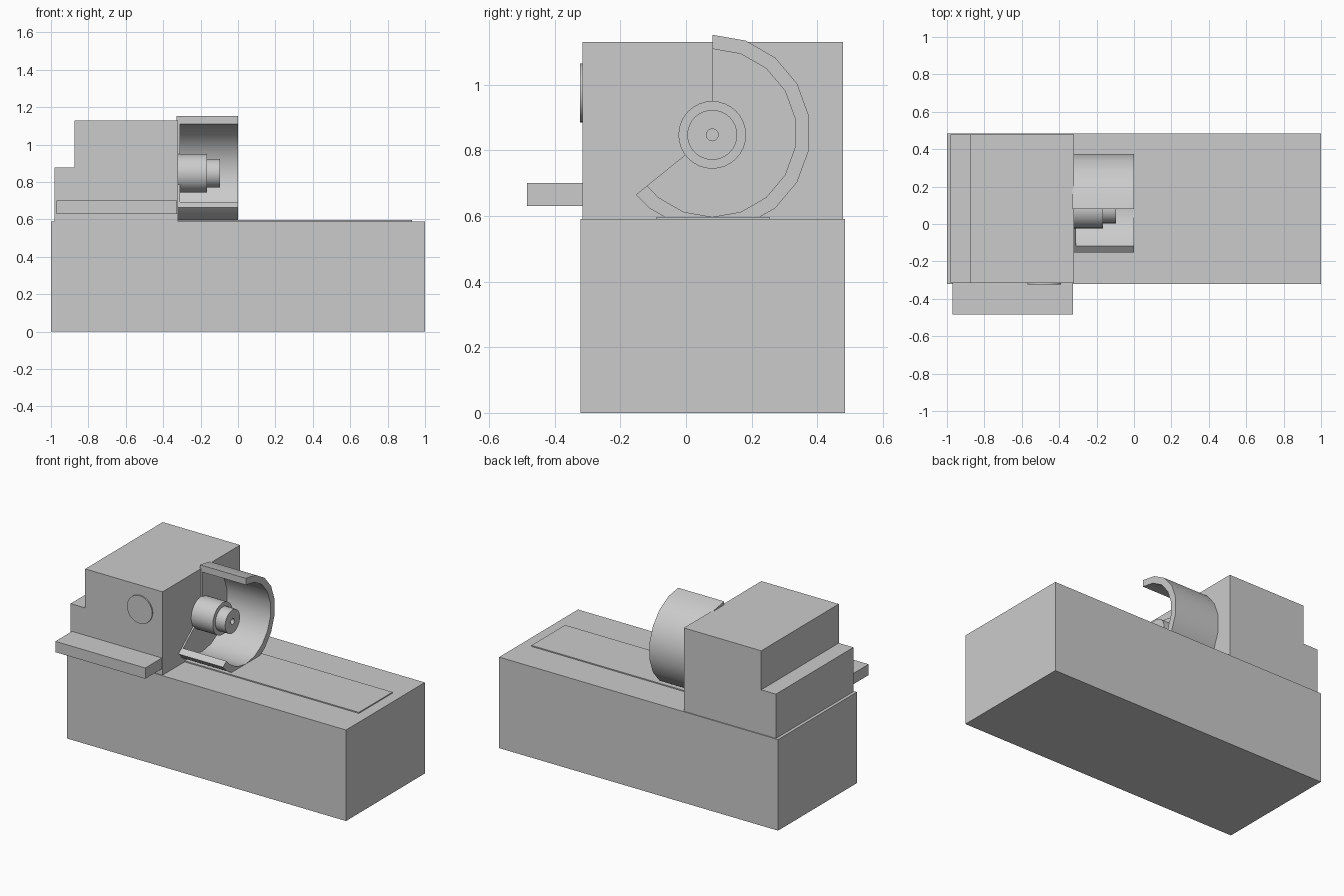
import bpy, bmesh, math
from mathutils import Vector

if "Cube" in bpy.data.objects:
    bpy.data.objects.remove(bpy.data.objects["Cube"])

grey = bpy.data.materials.new("machine grey")
grey.diffuse_color = (0.6, 0.6, 0.6, 1)
grey.use_nodes = True
grey.node_tree.nodes["Principled BSDF"].inputs["Base Color"].default_value = grey.diffuse_color


def finish(name, bm, smooth=False):
    bmesh.ops.recalc_face_normals(bm, faces=bm.faces[:])
    me = bpy.data.meshes.new(name)
    bm.to_mesh(me)
    bm.free()
    me.materials.append(grey)
    ob = bpy.data.objects.new(name, me)
    bpy.context.collection.objects.link(ob)
    if smooth:
        bpy.ops.object.select_all(action='DESELECT')
        ob.select_set(True)
        bpy.context.view_layer.objects.active = ob
        bpy.ops.object.shade_smooth_by_angle(angle=math.radians(30))
    return ob


def prism(name, pts, lo, hi, axis, smooth=False):
    """Extrude a flat profile along x (pts are y,z) or y (pts are x,z)."""
    bm = bmesh.new()
    place = (lambda a, b: (lo, a, b)) if axis == 'x' else (lambda a, b: (a, lo, b))
    step = Vector((hi - lo, 0, 0) if axis == 'x' else (0, hi - lo, 0))
    face = bm.faces.new([bm.verts.new(place(a, b)) for a, b in pts])
    ext = bmesh.ops.extrude_face_region(bm, geom=[face], use_keep_orig=True)
    bmesh.ops.translate(bm, vec=step, verts=[g for g in ext['geom'] if isinstance(g, bmesh.types.BMVert)])
    return finish(name, bm, smooth)


def box(name, x0, x1, y0, y1, z0, z1):
    return prism(name, [(x0, z0), (x1, z0), (x1, z1), (x0, z1)], y0, y1, 'y')


def arc(cy, cz, r, angles):
    return [(cy + r * math.cos(math.radians(a)), cz + r * math.sin(math.radians(a))) for a in angles]


# Base, bed plate and front tray
box("base", -1, 1, -0.322, 0.485, 0, 0.59)
box("bed_plate", -0.325, 0.93, -0.09, 0.255, 0.585, 0.597)
box("front_tray", -0.97, -0.325, -0.485, -0.30, 0.63, 0.70)

# Stepped headstock
prism("headstock", [(-0.98, 0.59), (-0.32, 0.59), (-0.32, 1.13), (-0.875, 1.13),
                    (-0.875, 0.877), (-0.98, 0.877)], -0.315, 0.479, 'y')

# Round dial on the front of the headstock
prism("dial", arc(-0.48, 0.975, 0.09, [i * 360 / 32 for i in range(32)]), -0.323, -0.31, 'y', True)

# Spindle with stepped chuck and a small centre bore, turned around x
bm = bmesh.new()
profile = [(-0.33, 0.103), (-0.165, 0.103), (-0.165, 0.076), (-0.095, 0.076),
           (-0.095, 0.018), (-0.15, 0.018), (-0.15, 0)]
verts = [bm.verts.new((x, 0.08, 0.847 + r)) for x, r in profile]
edges = [bm.edges.new(p) for p in zip(verts, verts[1:])]
bmesh.ops.spin(bm, geom=verts + edges, cent=(0, 0.08, 0.847), axis=(1, 0, 0),
               angle=math.tau, steps=32, use_merge=True)
bmesh.ops.remove_doubles(bm, verts=bm.verts[:], dist=1e-5)
finish("spindle_chuck", bm, True)

# Curved chuck guard: open shell plus its back plate
cy, cz = 0.08, 0.853
angles = list(range(90, -131, -20)) + [-141]
outer, inner = arc(cy, cz, 0.299, angles), arc(cy, cz, 0.256, angles)
prism("guard_shell", outer + inner[::-1], -0.33, 0, 'x', True)
prism("guard_back_plate", [(cy, cz)] + inner, -0.33, -0.31, 'x')
